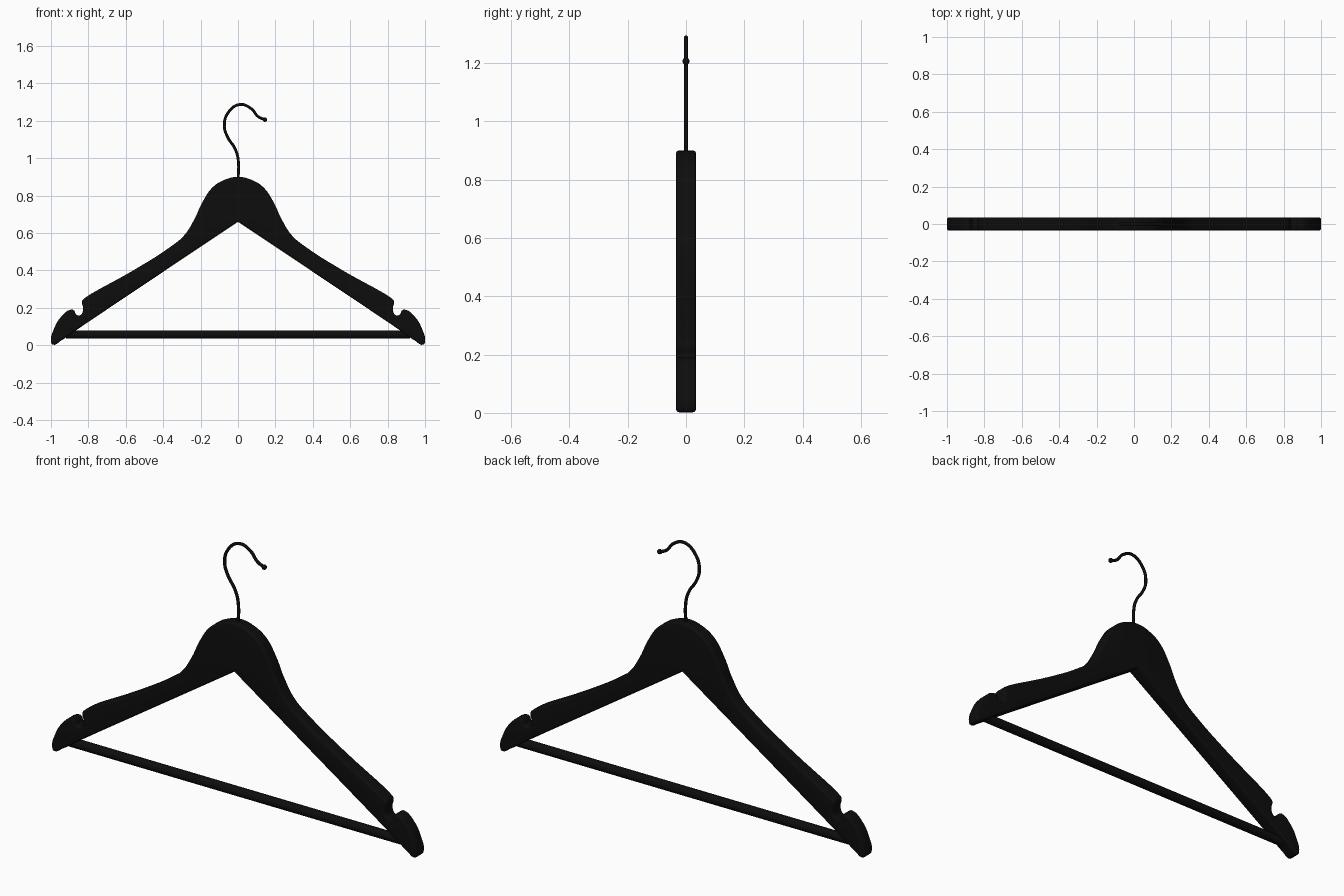
import bpy, bmesh, math

if "Cube" in bpy.data.objects:
    bpy.data.objects.remove(bpy.data.objects["Cube"])

black = bpy.data.materials.new("black")
black.diffuse_color = (0.004, 0.004, 0.004, 1)
black.use_nodes = True
black.node_tree.nodes["Principled BSDF"].inputs["Base Color"].default_value = black.diffuse_color


def finish(obj):
    """Turn an object into a welded, smooth-shaded black mesh."""
    bpy.ops.object.select_all(action='DESELECT')
    obj.select_set(True)
    bpy.context.view_layer.objects.active = obj
    if obj.type == 'CURVE':
        bpy.ops.object.convert(target='MESH')
        obj = bpy.context.view_layer.objects.active
    bm = bmesh.new()
    bm.from_mesh(obj.data)
    bmesh.ops.remove_doubles(bm, verts=bm.verts, dist=0.0003)
    bmesh.ops.recalc_face_normals(bm, faces=bm.faces)
    bm.to_mesh(obj.data)
    bm.free()
    obj.data.materials.clear()
    obj.data.materials.append(black)
    bpy.ops.object.shade_smooth_by_angle(angle=math.radians(40))
    return obj


def bezier(name, pts, cyclic, dims, resolution):
    """Bezier curve in the front plane; points flagged 1 are sharp corners."""
    cu = bpy.data.curves.new(name, 'CURVE')
    cu.dimensions = dims
    sp = cu.splines.new('BEZIER')
    sp.bezier_points.add(len(pts) - 1)
    for bp, (x, z, sharp) in zip(sp.bezier_points, pts):
        bp.co = (x, z, 0)
        bp.handle_left_type = bp.handle_right_type = 'VECTOR' if sharp else 'AUTO'
    sp.use_cyclic_u = cyclic
    sp.resolution_u = resolution
    obj = bpy.data.objects.new(name, cu)
    bpy.context.collection.objects.link(obj)
    obj.rotation_euler = (math.pi / 2, 0, 0)
    return obj


# Wooden shoulders: half outline, mirrored, extruded with rounded edges
half = [(0.07, 0.885, 0), (0.135, 0.845, 0), (0.19, 0.765, 0), (0.235, 0.67, 0),
        (0.29, 0.585, 0), (0.37, 0.52, 0), (0.56, 0.4, 0), (0.815, 0.255, 0),
        (0.834, 0.235, 0), (0.828, 0.195, 0), (0.84, 0.163, 0), (0.863, 0.162, 0),
        (0.877, 0.186, 0), (0.895, 0.19, 0), (0.945, 0.153, 0), (0.985, 0.085, 0),
        (1.0, 0.02, 0), (0.99, 0.003, 0), (0.945, 0.025, 0), (0.87, 0.077, 0)]
outline = ([(0, 0.9, 0)] + half + [(0, 0.66, 1)]
           + [(-x, z, s) for x, z, s in reversed(half)])
body = bezier("shoulders", outline, True, '2D', 5)
BEVEL = 0.01
body.data.fill_mode = 'BOTH'
body.data.extrude = 0.034 - BEVEL
body.data.bevel_depth = BEVEL
body.data.bevel_resolution = 3
body.data.offset = -BEVEL
finish(body)

# Wire hook
path = [(0, 0.87, 1), (0, 1.0, 0), (-0.018, 1.055, 0), (-0.053, 1.108, 0),
        (-0.073, 1.17, 0), (-0.053, 1.243, 0), (0.01, 1.287, 0), (0.07, 1.265, 0),
        (0.108, 1.222, 0), (0.144, 1.206, 0)]
hook = bezier("hook", path, False, '3D', 6)
hook.data.bevel_depth = 0.0075
hook.data.bevel_resolution = 3
hook.data.use_fill_caps = True
finish(hook)

# Ball at the tip of the hook
bpy.ops.mesh.primitive_uv_sphere_add(segments=16, ring_count=10, radius=0.012,
                                     location=(0.144, 0, 1.206))
bpy.context.object.name = "hook_tip"
finish(bpy.context.object)

# Trouser bar
bpy.ops.mesh.primitive_cylinder_add(vertices=24, radius=0.0225, depth=1.84,
                                    location=(0, 0, 0.057),
                                    rotation=(0, math.pi / 2, 0))
bpy.context.object.name = "trouser_bar"
finish(bpy.context.object)
